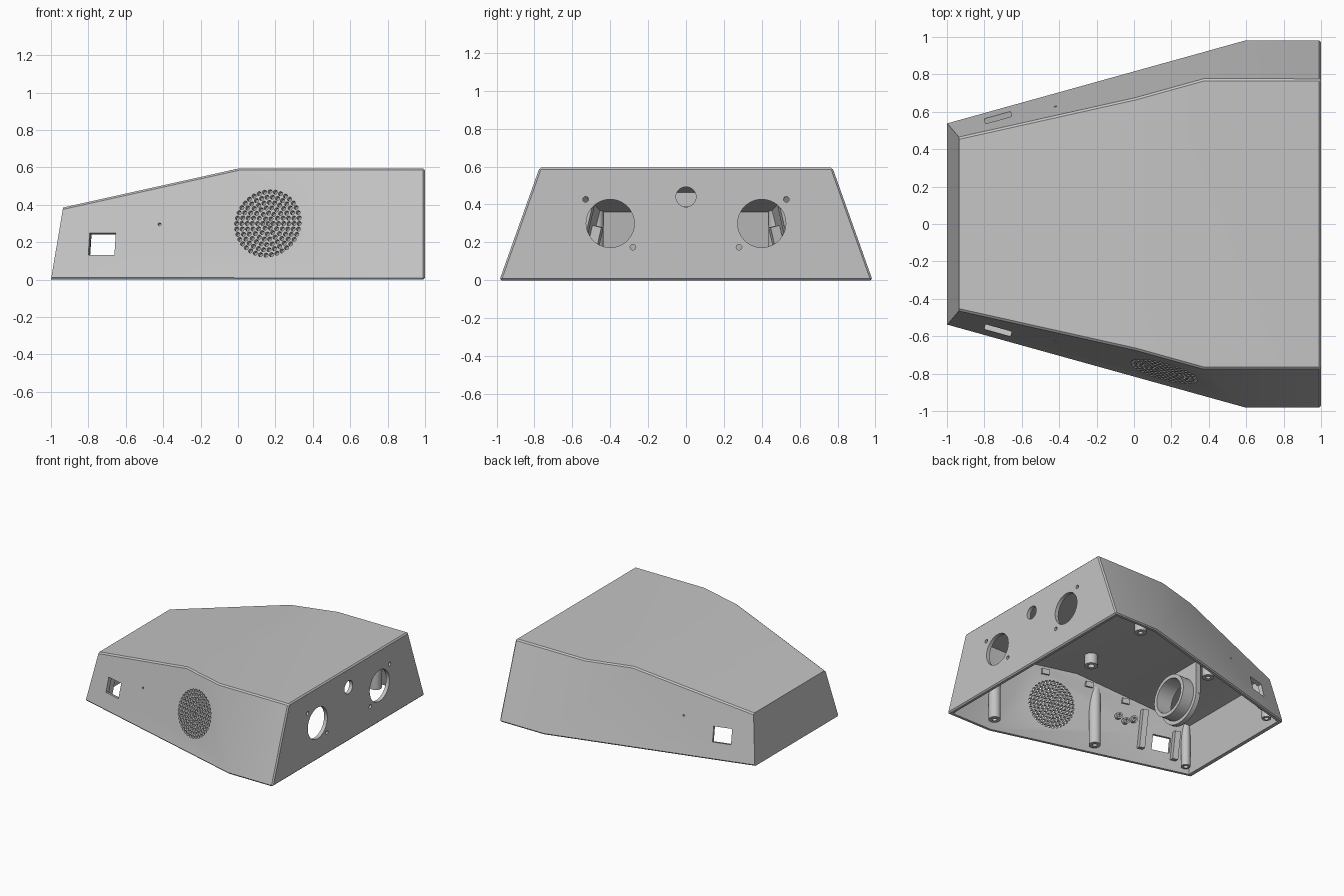
import bpy, bmesh, math
from mathutils import Matrix, Vector

cube = bpy.data.objects.get("Cube")
if cube:
    bpy.data.objects.remove(cube, do_unlink=True)

grey = bpy.data.materials.new("matte grey plastic")
grey.use_nodes = True
colour = (0.55, 0.55, 0.55, 1)
grey.diffuse_color = colour
grey.node_tree.nodes["Principled BSDF"].inputs["Base Color"].default_value = colour

WALL = 0.03
SIDE = Vector((-0.278, 1, 0.247))          # tapered side wall normal
PLANES = [((0, 0, 0.595), (0, 0, 1)), ((0, 0, 0.593), (-0.208, 0, 0.935)),
          ((-1, 0, 0), (-0.385, 0, 0.065)), ((1, 0, 0), (1, 0, 0))]
for s in (-1, 1):
    PLANES.append(((1, s * 0.985, 0), (0, s * 0.59, 0.21)))
    PLANES.append(((-1, s * 0.54, 0), (SIDE.x, s * SIDE.y, SIDE.z)))


def make(name, bm):
    bmesh.ops.recalc_face_normals(bm, faces=bm.faces)
    mesh = bpy.data.meshes.new(name)
    bm.to_mesh(mesh)
    bm.free()
    mesh.materials.append(grey)
    ob = bpy.data.objects.new(name, mesh)
    bpy.context.collection.objects.link(ob)
    return ob


def housing_solid(name, inset, floor, chamfer=0):
    """Cut a block down to the wedge outline, inset by a distance."""
    bm = bmesh.new()
    bmesh.ops.create_cube(bm, size=4)
    cuts = [(Vector(p), Vector(n).normalized()) for p, n in PLANES]
    cuts = [(p - n * inset, n) for p, n in cuts]
    cuts.append((Vector((0, 0, floor)), Vector((0, 0, -1))))
    for p, n in cuts:
        geom = bm.verts[:] + bm.edges[:] + bm.faces[:]
        cut = bmesh.ops.bisect_plane(bm, geom=geom, plane_co=p, plane_no=n, clear_outer=True)
        rim = [e for e in cut["geom_cut"] if isinstance(e, bmesh.types.BMEdge)]
        bmesh.ops.edgenet_fill(bm, edges=rim)
    if chamfer:
        bmesh.ops.recalc_face_normals(bm, faces=bm.faces)
        edges = [e for e in bm.edges if e.calc_face_angle(0) > 0.7
                 and max(v.co.x for v in e.verts) > -0.9]
        bmesh.ops.bevel(bm, geom=edges, offset=chamfer, segments=1, affect="EDGES")
    return make(name, bm)


def add_cyl(bm, mat, r, depth, segs=32):
    bmesh.ops.create_cone(bm, cap_ends=True, segments=segs, radius1=r, radius2=r,
                          depth=depth, matrix=mat)


def add_box(bm, mat, size):
    bmesh.ops.create_cube(bm, size=1, matrix=mat @ Matrix.Diagonal((*size, 1)))


def boolean(ob, other, op):
    """Apply a boolean and drop the cutter."""
    mod = ob.modifiers.new("cut", "BOOLEAN")
    mod.object, mod.operation, mod.solver = other, op, "EXACT"
    graph = bpy.context.evaluated_depsgraph_get()
    mesh = bpy.data.meshes.new_from_object(ob.evaluated_get(graph))
    ob.modifiers.clear()
    ob.data = mesh
    bpy.data.objects.remove(other, do_unlink=True)


def wall_frame(x, z, s):
    """Frame on a tapered side wall: X along it, Y up it, Z outward."""
    n = Vector((SIDE.x, s * SIDE.y, SIDE.z)).normalized()
    t = Vector((0, 0, 1)).cross(n).normalized()
    y = s * (0.54 - SIDE.x * (x + 1) - SIDE.z * z)
    rot = Matrix((t, n.cross(t), n)).transposed().to_4x4()
    return Matrix.Translation((x, y, z)) @ rot


def at(x, y, z):
    return Matrix.Translation((x, y, z))


def along_x(x, y, z):
    return at(x, y, z) @ Matrix.Rotation(math.pi / 2, 4, "Y")


# Hollow housing, open underneath
housing = housing_solid("housing", 0, 0, 0.01)
boolean(housing, housing_solid("cavity", WALL, -0.2), "DIFFERENCE")

# Openings in the end face and side walls
bm = bmesh.new()
add_cyl(bm, along_x(1, 0, 0.44), 0.053, 0.2)
for s in (-1, 1):
    add_cyl(bm, along_x(1, s * 0.4, 0.3), 0.127, 0.2, 48)
    add_cyl(bm, along_x(1, s * 0.53, 0.427), 0.015, 0.2, 16)
    add_cyl(bm, along_x(1, s * 0.28, 0.175), 0.015, 0.2, 16)
    add_box(bm, wall_frame(-0.727, 0.19, s), (0.145, 0.12, 0.2))
    add_cyl(bm, wall_frame(-0.42, 0.295, s), 0.008, 0.2, 12)

# Speaker grille: rings of round holes on the front wall
grille = wall_frame(0.16, 0.3, -1)
for ring in range(7):
    for i in range(max(1, ring * 6)):
        a = math.tau * i / max(1, ring * 6)
        r = ring * 0.029
        add_cyl(bm, grille @ at(r * math.cos(a), r * math.sin(a), 0), 0.0115, 0.15, 12)
boolean(housing, make("opening_cutter", bm), "DIFFERENCE")

# Screw posts, trimmed to the inside of the housing
for s, side in ((-1, "front"), (1, "back")):
    for x, y, r, place in ((0.65, 0.85, 0.045, "right"), (-0.17, 0.66, 0.045, "middle"),
                           (-0.9, 0.47, 0.035, "left")):
        bm = bmesh.new()
        add_cyl(bm, at(x, s * y, 0.32), r, 0.6)
        post = make(f"{side}_{place}_screw_post", bm)
        boolean(post, housing_solid("trim", 0.015, 0), "INTERSECT")
        bm = bmesh.new()
        add_cyl(bm, at(x, s * y, 0), 0.018, 0.2, 16)
        boolean(post, make("screw_hole_cutter", bm), "DIFFERENCE")

    # Board rails beside the window
    for x, z, h, place in ((-0.56, 0.26, 0.3, "inner"), (-0.83, 0.19, 0.22, "outer")):
        bm = bmesh.new()
        add_box(bm, wall_frame(x, z, s) @ at(0, 0, -0.05), (0.045, h, 0.06))
        make(f"{side}_{place}_board_rail", bm)

    # Small bosses around the indicator hole
    for i, (x, z) in enumerate(((-0.36, 0.32), (-0.42, 0.295), (-0.48, 0.32))):
        frame = wall_frame(x, z, s) @ at(0, 0, -0.045)
        bm = bmesh.new()
        add_cyl(bm, frame, 0.025, 0.05, 20)
        boss = make(f"{side}_indicator_boss_{i + 1}", bm)
        bm = bmesh.new()
        add_cyl(bm, frame @ at(0, 0, -0.025), 0.013, 0.06, 16)
        boolean(boss, make("boss_hole_cutter", bm), "DIFFERENCE")

    # Clip tabs under the roof seam
    for i, x in enumerate((0.25, -0.1, -0.4)):
        bm = bmesh.new()
        add_box(bm, wall_frame(x, 0.53 + min(0, x) * 0.21, s) @ at(0, 0, -0.035),
                (0.06, 0.04, 0.03))
        make(f"{side}_clip_tab_{i + 1}", bm)

# Hanging bracket with a round collar
bm = bmesh.new()
add_box(bm, at(-0.46, 0, 0.4), (0.04, 0.4, 0.4))
bracket = make("collar_bracket", bm)
for x, length in ((-0.46, 0.04), (-0.41, 0.14)):
    bm = bmesh.new()
    add_cyl(bm, along_x(x, 0, 0.22), 0.2 if length < 0.1 else 0.17, length, 48)
    boolean(bracket, make("collar", bm), "UNION")
bm = bmesh.new()
add_cyl(bm, along_x(-0.43, 0, 0.22), 0.14, 0.4, 48)
boolean(bracket, make("collar_cutter", bm), "DIFFERENCE")
boolean(bracket, housing_solid("trim", 0.015, 0), "INTERSECT")

# Boss under the roof
bm = bmesh.new()
add_cyl(bm, at(0.1, -0.38, 0.53), 0.05, 0.1)
roof_boss = make("roof_boss", bm)
bm = bmesh.new()
add_cyl(bm, at(0.1, -0.38, 0.48), 0.025, 0.12, 20)
boolean(roof_boss, make("roof_boss_cutter", bm), "DIFFERENCE")

# Crisp edges, smooth round surfaces
bpy.ops.object.select_all(action="DESELECT")
for ob in bpy.context.scene.objects:
    if ob.type == "MESH" and ob.data.materials and ob.data.materials[0] == grey:
        ob.select_set(True)
        bpy.context.view_layer.objects.active = ob
bpy.ops.object.shade_smooth_by_angle(angle=math.radians(25))
